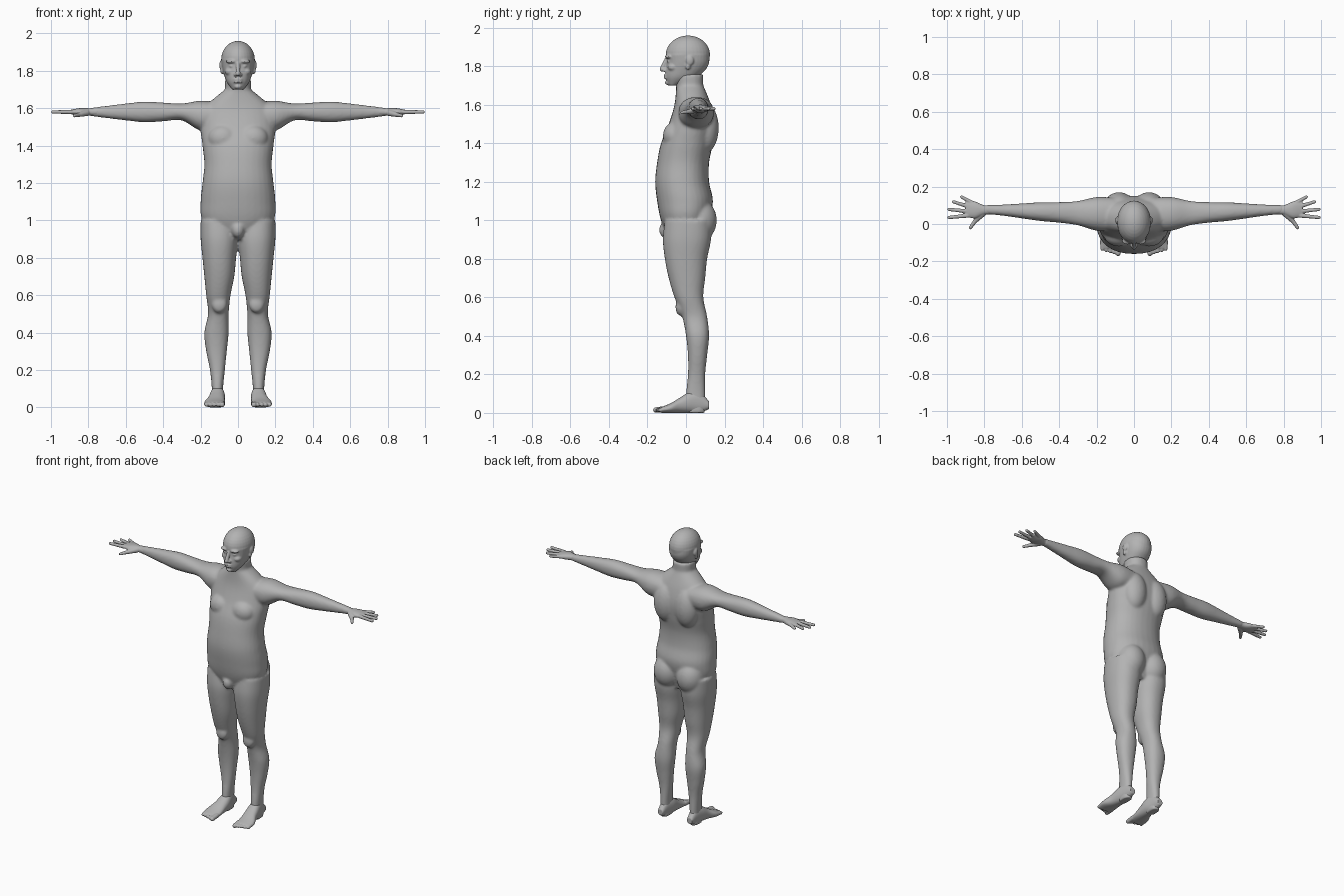
import bpy
import bmesh
import math
from mathutils import Vector

default_cube = bpy.data.objects.get("Cube")
if default_cube:
    bpy.data.objects.remove(default_cube, do_unlink=True)

# One plain grey for the whole figure
grey = bpy.data.materials.new("plain grey")
grey.use_nodes = True
tone = (.45, .45, .45, 1)
grey.diffuse_color = tone
grey.node_tree.nodes["Principled BSDF"].inputs["Base Color"].default_value = tone


def spline(rows, steps=6):
    """Smoothly interpolate evenly spaced rows of numbers."""
    result = []
    for i in range(len(rows) - 1):
        before = rows[max(i - 1, 0)]
        after = rows[min(i + 2, len(rows) - 1)]
        for s in range(steps):
            t = s / steps
            result.append([
                b + t / 2 * (c - a + t * (2 * a - 5 * b + 4 * c - d + t * (3 * (b - c) + d - a)))
                for a, b, c, d in zip(before, rows[i], rows[i + 1], after)])
    result.append(list(rows[-1]))
    return result


def loft(bm, axis, start, step, u_low, u_high, v_low, v_high, sides=32):
    """Skin evenly spaced rounded sections; the lists bound the two cross axes."""
    others = [k for k in range(3) if k != axis]
    places = [start + step * i for i in range(len(u_high))]
    rings = []
    for along, u_min, u_max, v_min, v_max in spline(list(zip(places, u_low, u_high, v_low, v_high))):
        ring = []
        for k in range(sides):
            angle = math.tau * k / sides
            co = [along, along, along]
            for index, low, high, wave in ((others[0], u_min, u_max, math.cos(angle)),
                                           (others[1], v_min, v_max, math.sin(angle))):
                bulge = math.copysign(abs(wave) ** .9, wave)
                co[index] = (low + high) / 2 + bulge * (high - low) / 2
            ring.append(bm.verts.new(co))
        rings.append(ring)
    for lower, upper in zip(rings, rings[1:]):
        for k in range(sides):
            n = (k + 1) % sides
            bm.faces.new((lower[k], lower[n], upper[n], upper[k]))
    bm.faces.new(rings[0][::-1])
    bm.faces.new(rings[-1])


def blob(bm, centre, radii):
    """Ellipsoid for a rounded mass."""
    made = bmesh.ops.create_uvsphere(bm, u_segments=32, v_segments=16, radius=1)
    for v in made["verts"]:
        v.co = Vector(c + r * p for c, r, p in zip(centre, radii, v.co))


def digit(bm, start, end, thick, thin):
    """Tapered capsule for a finger, toe or nose."""
    start, end = Vector(start), Vector(end)
    turn = (end - start).to_track_quat('Z', 'Y')
    made = bmesh.ops.create_uvsphere(bm, u_segments=14, v_segments=9, radius=1)
    for v in made["verts"]:
        at_tip = v.co.z > 0
        v.co = turn @ (v.co * (thin if at_tip else thick)) + (end if at_tip else start)


def negative(values):
    return [-v for v in values]


def finish(name, bm, voxel, smoothing):
    """Mirror the left half and fuse the masses into one smooth skin."""
    bmesh.ops.recalc_face_normals(bm, faces=bm.faces)
    mesh = bpy.data.meshes.new(name)
    bm.to_mesh(mesh)
    bm.free()
    mesh.materials.append(grey)
    obj = bpy.data.objects.new(name, mesh)
    bpy.context.collection.objects.link(obj)
    mirror = obj.modifiers.new("mirror", 'MIRROR')
    mirror.use_mirror_merge = False
    fuse = obj.modifiers.new("fuse", 'REMESH')
    fuse.mode = 'VOXEL'
    fuse.voxel_size = voxel
    fuse.use_smooth_shade = True
    relax = obj.modifiers.new("relax", 'SMOOTH')
    relax.factor = .5
    relax.iterations = smoothing


# Torso, from crotch to neck base
body = bmesh.new()
waist = [.1, .19, .2, .19, .18, .19, .2, .18, .07]
loft(body, axis=2, start=.9, step=.1,
     u_low=negative(waist), u_high=waist,
     v_low=negative([.09, .13, .15, .16, .15, .13, .09, .06, .05]),
     v_high=[.09, .12, .14, .12, .12, .14, .15, .13, .09])

# Neck
neck = [.08, .07, .07]
loft(body, axis=2, start=1.6, step=.08,
     u_low=negative(neck), u_high=neck,
     v_low=negative([.05, .05, .06]), v_high=[.1, .09, .09])

# Arm, drifting back a little towards the wrist
arm_depth = [.09, .09, .065, .055, .05, .04, .03, .024]
arm_height = [.07, .08, .045, .05, .055, .045, .033, .02]
arm_y = [.05 + .004 * i for i in range(len(arm_depth))]
arm_z = [1.56, 1.56] + [1.58] * (len(arm_depth) - 2)
loft(body, axis=0, start=.1, step=.1,
     u_low=[y - r for y, r in zip(arm_y, arm_depth)],
     u_high=[y + r for y, r in zip(arm_y, arm_depth)],
     v_low=[z - r for z, r in zip(arm_z, arm_height)],
     v_high=[z + r for z, r in zip(arm_z, arm_height)])

# Leg, from sole to hip
loft(body, axis=2, start=0, step=.1,
     u_low=[.08, .08, .07, .06, .05, .05, .04, .02, .01, 0, .01],
     u_high=[.14, .14, .15, .17, .18, .16, .17, .18, .19, .2, .2],
     v_low=negative([0, 0, -.01, -.01, 0, .02, .06, .09, .11, .12, .11]),
     v_high=[.1, .1, .1, .11, .12, .11, .09, .1, .11, .13, .13])

# Buttock, shoulder blade, chest, groin and kneecap
blob(body, (.085, .07, 1), (.09, .09, .11))
blob(body, (.08, .1, 1.48), (.08, .07, .13))
blob(body, (.08, -.06, 1.44), (.08, .06, .07))
blob(body, (0, -.1, .95), (.035, .04, .045))
blob(body, (.1, -.03, .55), (.04, .025, .045))
finish("body", body, voxel=.008, smoothing=8)

# Head: jaw and cranium
head = bmesh.new()
jaw = [.03, .06, .075, .085, .09]
loft(head, axis=2, start=1.7, step=.04,
     u_low=negative(jaw), u_high=jaw,
     v_low=negative([.09, .105, .105, .1, .1]), v_high=[-.05, .05, .1, .12, .12])
blob(head, (0, .01, 1.86), (.09, .115, .1))

# Nose, nostril, brow, eye, cheek, lips, chin and ear
digit(head, (0, -.1, 1.84), (0, -.125, 1.785), .01, .013)
blob(head, (.013, -.11, 1.78), (.01, .014, .01))
blob(head, (.035, -.09, 1.85), (.03, .02, .01))
blob(head, (.033, -.08, 1.825), (.016, .018, .01))
blob(head, (.045, -.065, 1.795), (.025, .03, .02))
for z in (1.74, 1.754):
    blob(head, (0, -.1, z), (.026, .016, .006))
blob(head, (0, -.09, 1.715), (.02, .02, .013))
blob(head, (.09, .02, 1.83), (.01, .02, .026))
blob(head, (.085, .01, 1.8), (.01, .013, .018))
finish("head", head, voxel=.005, smoothing=3)

# Hands: palm, fanned fingers and a two-part thumb
hands = bmesh.new()
loft(hands, axis=0, start=.75, step=.05,
     u_low=[.05, .05, .03, .04], u_high=[.1, .1, .12, .12],
     v_low=[1.56, 1.56, 1.56, 1.57], v_high=[1.6, 1.6, 1.6, 1.59])
for i, length in enumerate((.1, .11, .1, .07)):
    angle = .2 * i - .1
    x, y = .89 - .01 * i, .045 + .022 * i
    digit(hands, (x, y, 1.58),
          (x + length * math.cos(angle), y + length * math.sin(angle), 1.58), .012, .009)
knuckle = (.85, .015, 1.565)
digit(hands, (.81, .055, 1.575), knuckle, .018, .012)
digit(hands, knuckle, (.875, -.02, 1.56), .012, .009)
finish("hands", hands, voxel=.004, smoothing=2)

# Feet: heel to ball, then five toes
feet = bmesh.new()
loft(feet, axis=1, start=.12, step=-.05,
     u_low=[.09, .08, .07, .07, .07, .07], u_high=[.13, .14, .15, .16, .18, .18],
     v_low=[.02, 0, 0, 0, 0, 0], v_high=[.06, .11, .11, .08, .05, .03])
for i in range(5):
    size = .012 if i else .016
    x = .085 + .021 * i
    digit(feet, (x, -.11, .02), (x, -.157 + .006 * i, .015), size, size * .9)
finish("feet", feet, voxel=.004, smoothing=2)
